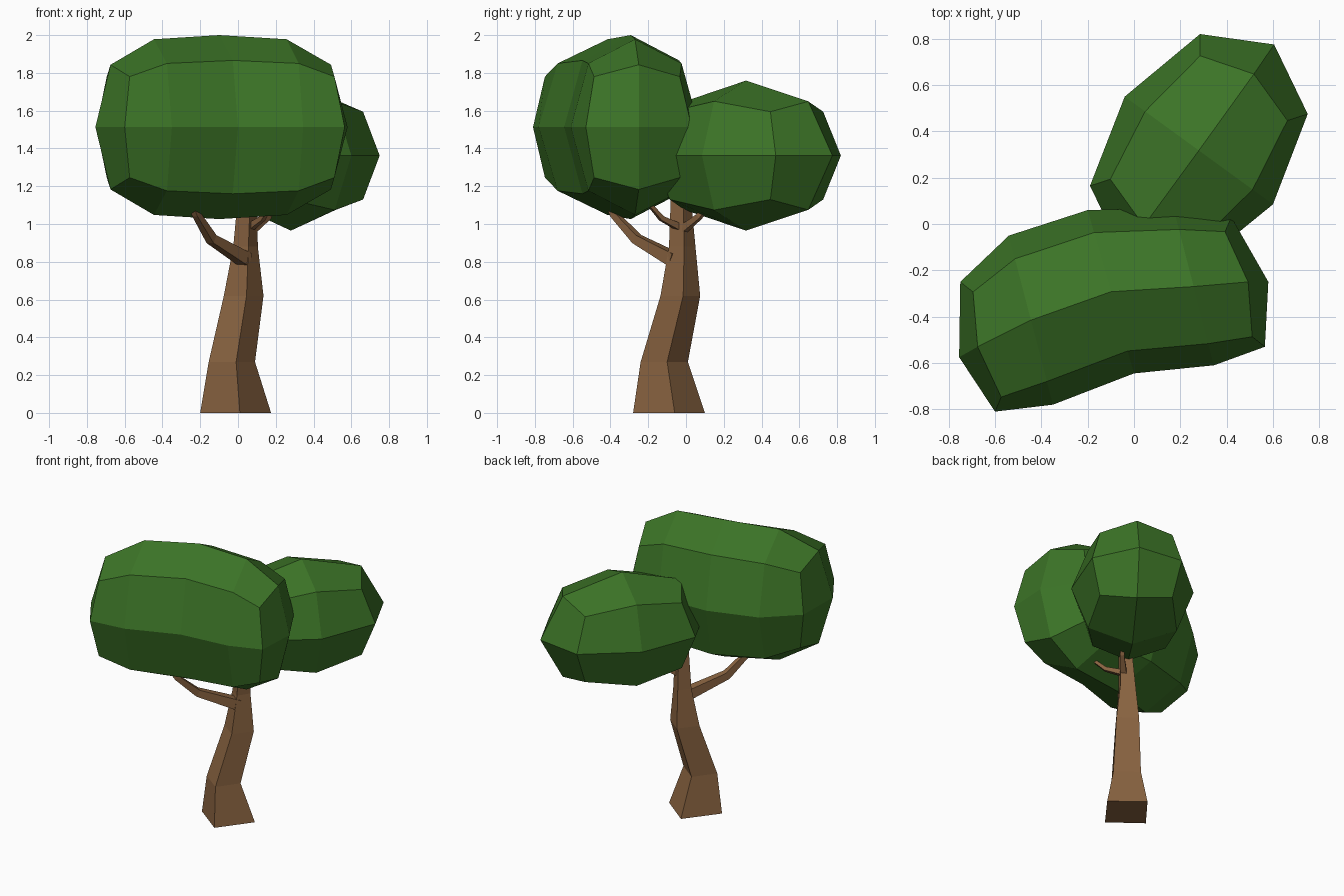
import bpy
from mathutils import Vector

if "Cube" in bpy.data.objects:
    bpy.data.objects.remove(bpy.data.objects["Cube"])


def material(name, rgb):
    m = bpy.data.materials.new(name)
    m.diffuse_color = (*rgb, 1)
    m.use_nodes = True
    m.node_tree.nodes["Principled BSDF"].inputs["Base Color"].default_value = m.diffuse_color
    return m


BARK = material("brown bark", (0.25, 0.125, 0.052))
LEAF = material("green leaves", (0.045, 0.175, 0.020))


def loft(name, rings, mat, caps):
    """Skin equal-sized rings; caps = None for flat ends, or two pole points."""
    n = len(rings[0])
    verts = [p for r in rings for p in r]
    faces = []
    for i in range(len(rings) - 1):
        for k in range(n):
            a, b = i * n + k, i * n + (k + 1) % n
            faces.append((a, b, b + n, a + n))
    last = (len(rings) - 1) * n
    if caps is None:
        faces += [tuple(reversed(range(n))), tuple(range(last, last + n))]
    else:
        # each end is four quads meeting at the pole
        for base, pole in ((0, caps[0]), (last, caps[1])):
            verts.append(pole)
            c = len(verts) - 1
            for k in range(0, n, 2):
                q = (c, base + k, base + k + 1, base + (k + 2) % n)
                faces.append(q if base else q[::-1])
    me = bpy.data.meshes.new(name)
    me.from_pydata([tuple(v) for v in verts], [], faces)
    me.materials.append(mat)
    me.validate()
    ob = bpy.data.objects.new(name, me)
    bpy.context.collection.objects.link(ob)
    # consistent outward normals
    import bmesh
    bm = bmesh.new()
    bm.from_mesh(me)
    bmesh.ops.recalc_face_normals(bm, faces=bm.faces)
    bm.to_mesh(me)
    bm.free()


def branch(name, path):
    """Square tapering tube; path entries are (point, half diagonal)."""
    pts = [Vector(p) for p, _ in path]
    rings = []
    for i, (_, r) in enumerate(path):
        t = (pts[min(i + 1, len(pts) - 1)] - pts[max(i - 1, 0)]).normalized()
        side = t.cross(Vector((0, 0, 1))).normalized()
        up = side.cross(t)
        rings.append([pts[i] + (side * a + up * b) * r * 0.71
                      for a, b in ((1, 1), (-1, 1), (-1, -1), (1, -1))])
    loft(name, rings, BARK, None)


def canopy(name, sections, poles, zc, pull):
    """Octagonal rounded block; sections are (side point, other side point, half height)."""
    axis = (Vector(poles[1]) - Vector(poles[0])).normalized().to_3d()
    rings = []
    for i, (p, q, h) in enumerate(sections):
        p, q = Vector((*p, zc)), Vector((*q, zc))
        mid, s, up = (p + q) / 2, (p - q) / 2, Vector((0, 0, h))
        end = 1 if i == 0 else -1 if i == len(sections) - 1 else 0
        d = 0.81 if end else 0.725
        shift = axis * pull * end      # end corners sit a little inward
        ring = []
        for a, b in ((1, 0), (1, 1), (0, 1), (-1, 1), (-1, 0), (-1, -1), (0, -1), (1, -1)):
            v = mid + s * a + up * b
            if a and b:
                v = mid + (s * a + up * b) * d + shift
            ring.append(v)
        rings.append(ring)
    loft(name, rings, LEAF, [Vector((*p, zc)) for p in poles])


# trunk: four corners (left, front, right, back) at each height
trunk = [
    (0.00, (-0.20, -0.12), (0.01, -0.28), (0.175, -0.06), (-0.03, 0.10)),
    (0.27, (-0.155, -0.13), (-0.01, -0.24), (0.09, -0.10), (-0.05, 0.01)),
    (0.62, (-0.075, -0.045), (0.045, -0.135), (0.135, -0.015), (0.02, 0.075)),
    (0.88, (-0.025, -0.025), (0.055, -0.09), (0.105, -0.01), (0.03, 0.05)),
    (1.15, (0.00, -0.03), (0.065, -0.08), (0.10, -0.015), (0.04, 0.025)),
    (1.35, (0.03, -0.03), (0.075, -0.065), (0.10, -0.02), (0.055, 0.01)),
]
loft("trunk", [[Vector((*c, z)) for c in cs] for z, *cs in trunk], BARK, None)

# branches
branch("left_branch", [((0.04, -0.06, 0.81), 0.05), ((-0.14, -0.26, 0.92), 0.034),
                       ((-0.22, -0.38, 1.05), 0.024), ((-0.28, -0.45, 1.20), 0.02)])
branch("front_twig", [((0.06, -0.03, 0.98), 0.026), ((0.13, -0.13, 1.03), 0.018),
                      ((0.17, -0.19, 1.10), 0.014), ((0.20, -0.24, 1.20), 0.01)])
branch("back_twig", [((0.06, -0.03, 0.96), 0.03), ((0.16, 0.07, 1.04), 0.02),
                     ((0.20, 0.15, 1.15), 0.014)])

# foliage
canopy("front_canopy", [
    ((-0.75, -0.25), (-0.60, -0.81), 0.33),
    ((-0.54, -0.05), (-0.35, -0.78), 0.465),
    ((-0.20, 0.06), (0.00, -0.645), 0.487),
    ((0.17, 0.07), (0.345, -0.61), 0.465),
    ((0.42, 0.03), (0.565, -0.53), 0.33),
], [(-0.755, -0.575), (0.58, -0.25)], 1.513, 0.042)

canopy("back_canopy", [
    ((-0.19, 0.165), (0.275, -0.18), 0.287),
    ((-0.04, 0.55), (0.60, 0.085), 0.397),
    ((0.285, 0.82), (0.75, 0.475), 0.287),
], [(-0.045, -0.135), (0.605, 0.775)], 1.362, 0.075)
